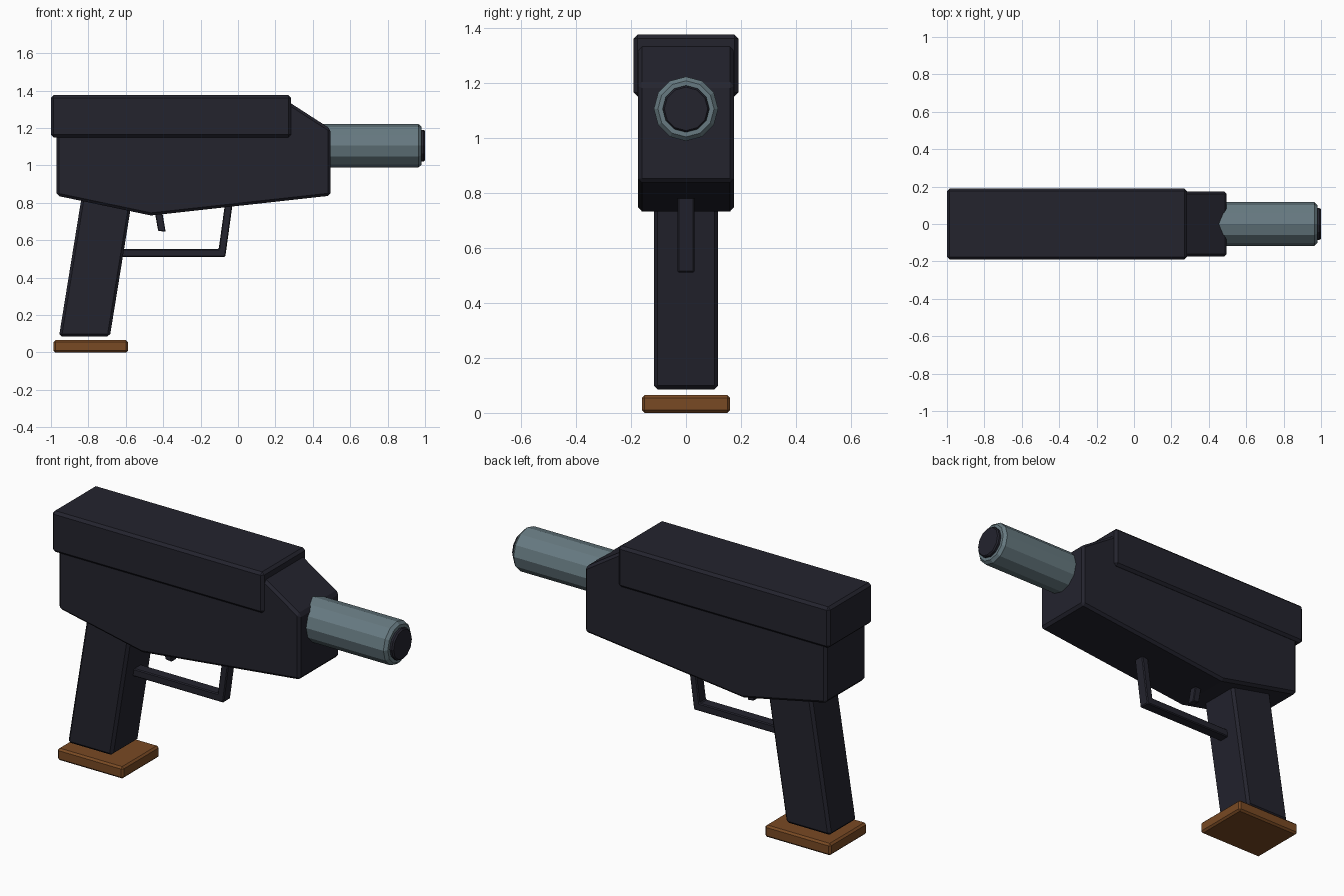
import bpy, bmesh, math

if "Cube" in bpy.data.objects:
    bpy.data.objects.remove(bpy.data.objects["Cube"])


def material(name, rgb):
    m = bpy.data.materials.new(name)
    m.diffuse_color = (*rgb, 1)
    m.use_nodes = True
    m.node_tree.nodes["Principled BSDF"].inputs["Base Color"].default_value = m.diffuse_color
    return m


DARK = material("dark gunmetal", (0.017, 0.017, 0.027))
STEEL = material("blue grey steel", (0.135, 0.195, 0.22))
BROWN = material("brown", (0.19, 0.067, 0.017))


def finish(name, bm, mat, bevel):
    bmesh.ops.recalc_face_normals(bm, faces=bm.faces)
    mesh = bpy.data.meshes.new(name)
    bm.to_mesh(mesh)
    bm.free()
    mesh.materials.append(mat)
    ob = bpy.data.objects.new(name, mesh)
    bpy.context.collection.objects.link(ob)
    if bevel:
        mod = ob.modifiers.new("Edge bevel", 'BEVEL')
        mod.width = bevel
        mod.segments = 1
        mod.limit_method = 'ANGLE'
        mod.angle_limit = math.radians(35)
    return ob


def slab(name, profile, half_width, mat=DARK, bevel=0.014):
    """Extrude a side profile (x, z) evenly across y."""
    bm = bmesh.new()
    face = bm.faces.new([bm.verts.new((x, -half_width, z)) for x, z in profile])
    ext = bmesh.ops.extrude_face_region(bm, geom=[face])["geom"]
    verts = [v for v in ext if isinstance(v, bmesh.types.BMVert)]
    bmesh.ops.translate(bm, verts=verts, vec=(0, 2 * half_width, 0))
    return finish(name, bm, mat, bevel)


def box(x0, x1, z0, z1):
    return [(x0, z0), (x1, z0), (x1, z1), (x0, z1)]


def rod(name, rings, z, mat, sides=12):
    """Faceted rod along x from (x, radius) rings."""
    bm = bmesh.new()
    loops = []
    for x, r in rings:
        loops.append([bm.verts.new((x, r * math.cos(math.tau * i / sides),
                                    z + r * math.sin(math.tau * i / sides)))
                      for i in range(sides)])
    for a, b in zip(loops, loops[1:]):
        for i in range(sides):
            j = (i + 1) % sides
            bm.faces.new((a[i], a[j], b[j], b[i]))
    bm.faces.new(loops[0])
    bm.faces.new(loops[-1])
    return finish(name, bm, mat, 0)


# Receiver and upper cover
slab("receiver", [(-0.97, 0.838), (-0.465, 0.732), (0.495, 0.838), (0.495, 1.195),
                  (0.27, 1.34), (-0.97, 1.34)], 0.174)
slab("top_cover", box(-1.0, 0.283, 1.15, 1.375), 0.19)

# Raked grip and its base plate
slab("grip", [(-0.957, 0.085), (-0.685, 0.085), (-0.548, 0.93), (-0.82, 0.93)], 0.117)
slab("base_plate", box(-0.987, -0.588, 0, 0.065), 0.16, BROWN, 0.01)

# Trigger and guard
slab("trigger", [(-0.427, 0.65), (-0.387, 0.645), (-0.41, 0.78), (-0.45, 0.78)], 0.022, bevel=0.004)
slab("trigger_guard", [(-0.64, 0.51), (-0.068, 0.51), (-0.028, 0.80), (-0.069, 0.80),
                       (-0.103, 0.553), (-0.64, 0.553)], 0.031, bevel=0.005)

# Barrel and dark bore plug
rod("barrel", [(0.2, 0.117), (0.964, 0.117), (0.98, 0.102)], 1.105, STEEL)
rod("bore_plug", [(0.9, 0.085), (0.992, 0.085), (1.0, 0.079)], 1.105, DARK)
